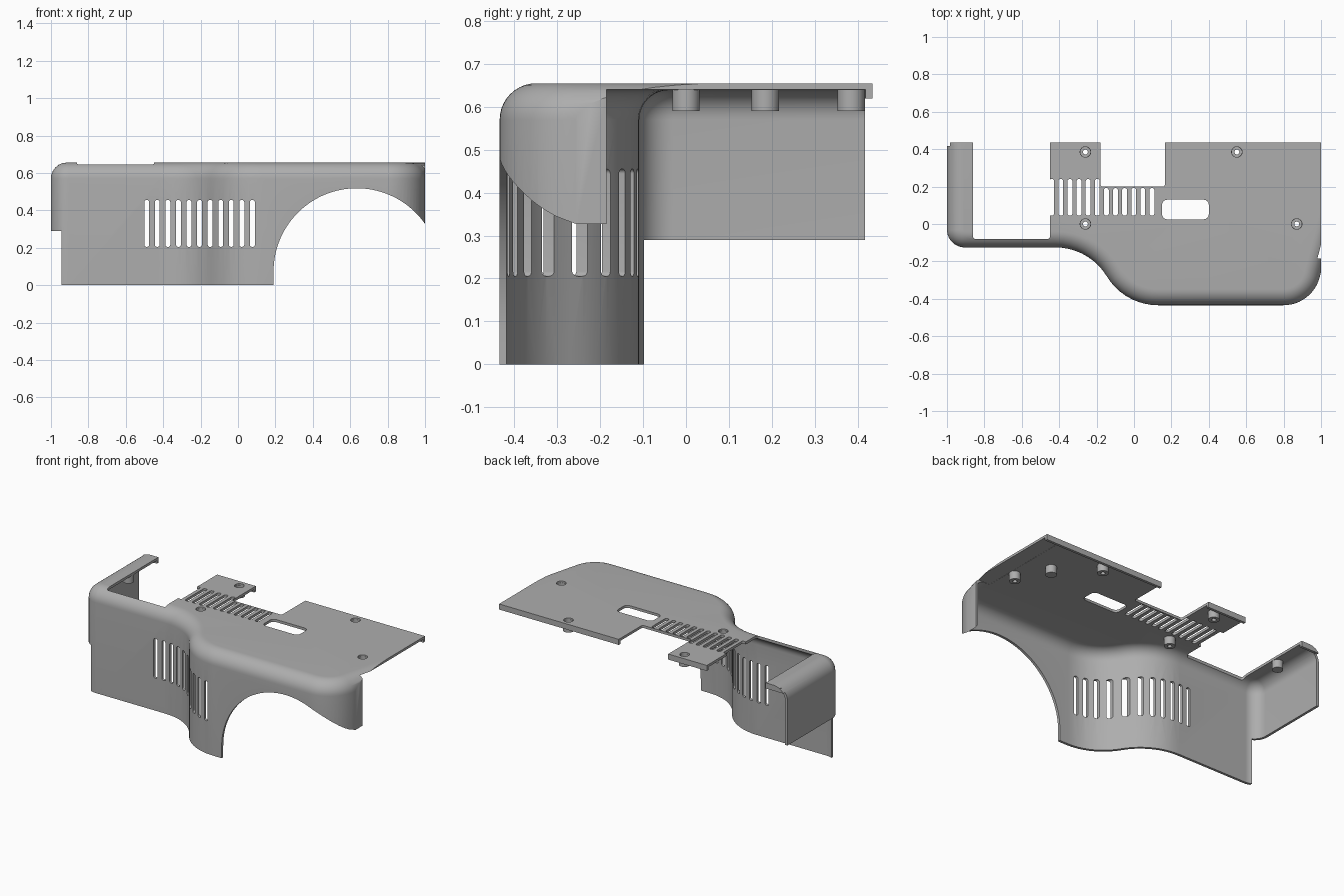
import bpy, bmesh
from math import sin, cos, pi, radians
from mathutils import Vector

cube = bpy.data.objects.get("Cube")
if cube:
    bpy.data.objects.remove(cube, do_unlink=True)

TOP, WALL, FILLET = 0.655, 0.016, 0.085
BACK = 0.435

grey = bpy.data.materials.new("plain_grey")
grey.use_nodes = True
colour = (0.42, 0.42, 0.42, 1)
grey.diffuse_color = colour
grey.node_tree.nodes["Principled BSDF"].inputs["Base Color"].default_value = colour


def finish(bm, name):
    bmesh.ops.recalc_face_normals(bm, faces=bm.faces)
    mesh = bpy.data.meshes.new(name)
    bm.to_mesh(mesh)
    bm.free()
    mesh.materials.append(grey)
    obj = bpy.data.objects.new(name, mesh)
    bpy.context.collection.objects.link(obj)
    return obj


def activate(obj):
    bpy.ops.object.select_all(action='DESELECT')
    obj.select_set(True)
    bpy.context.view_layer.objects.active = obj


# Plan outline walked as straights and arcs; each point keeps its inward normal
def outline():
    pos, heading, path = Vector((-1, 0.7)), -pi / 2, []

    def mark():
        path.append((pos.copy(), Vector((-sin(heading), cos(heading)))))

    mark()
    steps = [(0.73, 0.095, 90), (0.485, 0.321, -58.8), (0, 0.321, 58.8),
             (0.67, 0.2, 75.4), (1.0, 0, 0)]
    for straight, radius, turn in steps:
        if straight:
            pos += straight * Vector((cos(heading), sin(heading)))
            mark()
        count = int(abs(turn) / 6)
        for _ in range(count):
            step = radians(turn) / count
            chord = 2 * radius * sin(abs(step) / 2)
            pos += chord * Vector((cos(heading + step / 2), sin(heading + step / 2)))
            heading += step
            mark()
    return path


# Solid with the outline as plan and a rounded top edge
def rounded_block(name, inset, bottom, x_limit, y_limit):
    path = outline()
    radius, top = FILLET - inset, TOP - inset
    levels = [(inset, bottom)]
    for i in range(11):
        a = pi / 2 * i / 10
        levels.append((inset + radius * (1 - cos(a)), top - radius * (1 - sin(a))))
    bm = bmesh.new()
    rings = [[bm.verts.new((*(p + n * d), z)) for p, n in path] for d, z in levels]
    for low, high in zip(rings, rings[1:]):
        for i in range(len(path)):
            j = (i + 1) % len(path)
            bm.faces.new((low[i], low[j], high[j], high[i]))
    bm.faces.new(rings[0])
    bm.faces.new(rings[-1])
    for axis, limit in (((1, 0, 0), x_limit), ((0, 1, 0), y_limit)):
        cut = bmesh.ops.bisect_plane(bm, geom=bm.verts[:] + bm.edges[:] + bm.faces[:],
                                     plane_co=Vector(axis) * limit, plane_no=axis,
                                     clear_outer=True)
        edges = [e for e in bm.edges if e.is_boundary]
        if edges:
            bmesh.ops.contextual_create(bm, geom=edges)
    return finish(bm, name)


# Rounded rectangle, extruded along z (plan) or y (front)
def prism(bm, u0, u1, v0, v1, lo, hi, r=0, axis='z'):
    pts = []
    for k, (u, v) in enumerate(((u1 - r, v1 - r), (u0 + r, v1 - r),
                                (u0 + r, v0 + r), (u1 - r, v0 + r))):
        for i in range(7 if r else 1):
            a = pi / 2 * (k + i / 6)
            pts.append((u + r * cos(a), v + r * sin(a)))
    place = (lambda u, v, w: (u, v, w)) if axis == 'z' else (lambda u, v, w: (u, w, v))
    a, b = [[bm.verts.new(place(u, v, w)) for u, v in pts] for w in (lo, hi)]
    bm.faces.new(a)
    bm.faces.new(b)
    for i in range(len(pts)):
        j = (i + 1) % len(pts)
        bm.faces.new((a[i], a[j], b[j], b[i]))


def carve(target, cutter):
    cutter.hide_render = True
    mod = target.modifiers.new("cut", 'BOOLEAN')
    mod.operation, mod.solver, mod.object = 'DIFFERENCE', 'EXACT', cutter
    activate(target)
    bpy.ops.object.modifier_apply(modifier=mod.name)
    bpy.data.objects.remove(cutter, do_unlink=True)


def carve_prism(target, *args, **kw):
    bm = bmesh.new()
    prism(bm, *args, **kw)
    carve(target, finish(bm, "cutter"))


# Thin shell
cover = rounded_block("cover_shell", 0, 0, 1, BACK)
carve(cover, rounded_block("cavity", WALL, -0.1, 1 - WALL, 0.65))

# Wheel arch: circle with straight sides below
bm = bmesh.new()
arch_x, arch_z, arch_r = 0.635, 0.073, 0.445
arch = [(arch_x + arch_r, -0.2)]
arch += [(arch_x + arch_r * cos(pi * i / 64), arch_z + arch_r * sin(pi * i / 64)) for i in range(65)]
arch.append((arch_x - arch_r, -0.2))
face = bm.faces.new([bm.verts.new((x, -0.7, z)) for x, z in arch])
ext = bmesh.ops.extrude_face_region(bm, geom=[face])
bmesh.ops.translate(bm, vec=(0, 0.75, 0),
                    verts=[v for v in ext["geom"] if isinstance(v, bmesh.types.BMVert)])
carve(cover, finish(bm, "arch_cutter"))

# Trimmed wall ends
carve_prism(cover, 0.9, 1.2, -0.185, 0.8, -0.1, 0.64)
carve_prism(cover, -1.2, -0.945, -0.6, 0.8, -0.1, 0.29)
carve_prism(cover, -1.2, 1.2, 0.417, 0.8, -0.1, 0.62)

# Openings in the top
carve_prism(cover, -0.86, -0.45, -0.08, 0.8, 0.5, 0.8, r=0.012)
carve_prism(cover, -0.18, 0.165, 0.2, 0.8, 0.5, 0.8, r=0.012)
carve_prism(cover, 0.15, 0.40, 0.025, 0.13, 0.5, 0.8, r=0.028)

# Vent slots in the top and the front
bm = bmesh.new()
for i in range(12):
    x = -0.44 + 0.0487 * i
    prism(bm, x - 0.013, x + 0.013, 0.045, 0.24 if x < -0.18 else 0.192, 0.5, 0.8, r=0.011)
carve(cover, finish(bm, "top_vents"))
bm = bmesh.new()
for i in range(11):
    x = -0.488 + 0.0565 * i
    prism(bm, x - 0.013, x + 0.013, 0.205, 0.455, -0.6, 0.1, r=0.011, axis='y')
carve(cover, finish(bm, "front_vents"))

# Screw holes
screws = [(-0.26, 0.385), (0.55, 0.385), (-0.26, 0), (0.87, 0)]
bm = bmesh.new()
for x, y in screws:
    prism(bm, x - 0.028, x + 0.028, y - 0.028, y + 0.028, 0.5, 0.8, r=0.0279)
carve(cover, finish(bm, "screw_cutter"))
activate(cover)
bpy.ops.object.shade_smooth_by_angle()


# Screw posts under the top, turned from a profile
def post(name, x, y, profile):
    bm = bmesh.new()
    verts = [bm.verts.new((x + r, y, z)) for r, z in profile]
    edges = [bm.edges.new((a, b)) for a, b in zip(verts, verts[1:] + verts[:1])]
    bmesh.ops.spin(bm, geom=verts + edges, cent=(x, y, 0), axis=(0, 0, 1),
                   angle=2 * pi, steps=32)
    bmesh.ops.remove_doubles(bm, verts=bm.verts, dist=1e-4)
    activate(finish(bm, name))
    bpy.ops.object.shade_smooth_by_angle()


bored = [(0.032, 0.59), (0.032, 0.645), (0.027, 0.645), (0.027, 0.63), (0.013, 0.63), (0.013, 0.59)]
blind = [(0.032, 0.59), (0.032, 0.645), (0, 0.645), (0, 0.59)]
for i, (x, y) in enumerate(screws):
    post(f"screw_post_{i + 1}", x, y, bored)
for i, x in enumerate((-0.893, 0.76)):
    post(f"blind_post_{i + 1}", x, 0.185, blind)

# Lips under the rear edges
for i, (x0, x1) in enumerate(((-0.96, -0.86), (-0.45, -0.18), (0.165, 1))):
    bm = bmesh.new()
    prism(bm, x0, x1, 0.419, BACK, 0.62, 0.645)
    finish(bm, f"rear_lip_{i + 1}")
